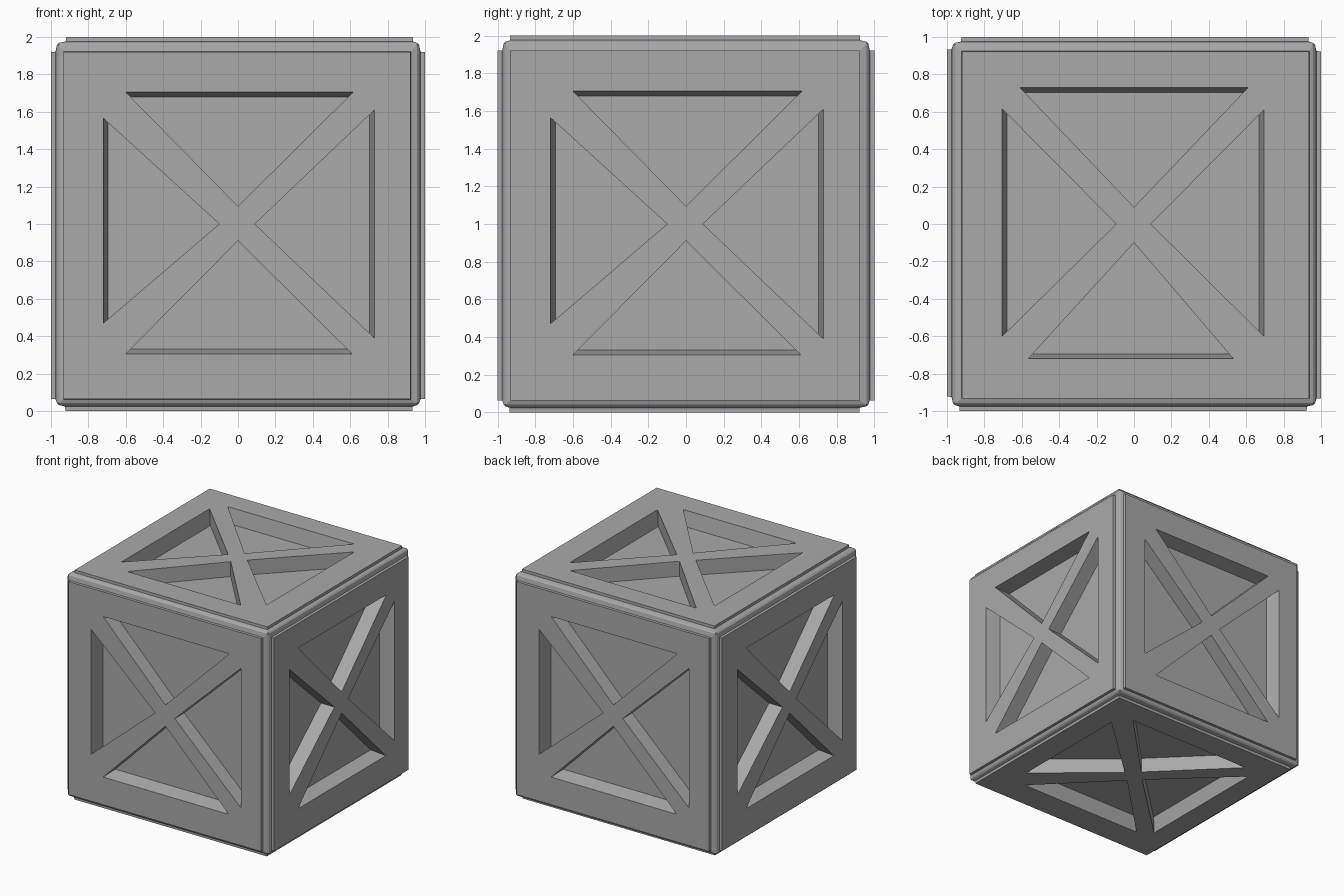
import bpy, bmesh
from mathutils import Vector

cube = bpy.data.objects.get("Cube")
if cube:
    bpy.data.objects.remove(cube, do_unlink=True)

UP = Vector((0, 0, 1))
CENTRE = UP
X, Y = Vector((1, 0, 0)), Vector((0, 1, 0))

# Each side: outward normal and its local right-hand direction
SIDES = [(-Y, X), (X, Y), (Y, -X), (-X, -Y), (UP, Y), (-UP, -X)]

# Triangular recesses, counter-clockwise from the right:
# apex distance, base distance, base start, base end
RECESSES = [(.09, .73, -.61, .61), (.095, .705, -.615, .60),
            (.10, .72, -.565, .53), (.09, .695, -.60, .61)]
FLOOR, OUTSIDE, SLOPE = .87, 1.05, .2

grey = bpy.data.materials.new("mid grey")
grey.use_nodes = True
grey.diffuse_color = (.4, .4, .4, 1)
shader = grey.node_tree.nodes["Principled BSDF"]
shader.inputs["Base Color"].default_value = (.4, .4, .4, 1)
shader.inputs["Roughness"].default_value = .8


def make_object(name, bm):
    bmesh.ops.recalc_face_normals(bm, faces=bm.faces)
    mesh = bpy.data.meshes.new(name)
    bm.to_mesh(mesh)
    bm.free()
    mesh.materials.append(grey)
    obj = bpy.data.objects.new(name, mesh)
    bpy.context.collection.objects.link(obj)
    return obj


# Crate body: bevelled cube with a raised square panel on each side
bm = bmesh.new()
bmesh.ops.create_cube(bm, size=1.936)
bmesh.ops.bevel(bm, geom=bm.edges[:], offset=.01, segments=1, affect='EDGES')
panels = [f for f in bm.faces if f.calc_area() > 3]
bmesh.ops.inset_individual(bm, faces=panels, thickness=.041, depth=.008)
bmesh.ops.inset_individual(bm, faces=panels, thickness=.001, depth=.024)
for face in panels:
    normal, right = max(SIDES, key=lambda s: s[0].dot(face.normal))
    shift = right * -.005 + normal.cross(right) * -.008
    # Shift the raised panel together with its base outline
    ring = set(face.verts)
    for vert in face.verts:
        ring |= {e.other_vert(vert) for e in vert.link_edges}
    bmesh.ops.translate(bm, verts=list(ring), vec=shift)
bmesh.ops.translate(bm, verts=bm.verts[:], vec=CENTRE)
crate = make_object("crate_body", bm)

# Recess cutters: wedges with one sloping outer wall
bm = bmesh.new()
for normal, right in SIDES:
    out = right
    for apex, base, start, end in RECESSES:
        along = normal.cross(out)
        rings = []
        for height in (FLOOR, OUTSIDE):
            reach = base + (height - 1) * SLOPE
            scale = (reach - apex) / (base - apex)
            rings.append([bm.verts.new(CENTRE + normal * height + out * d + along * t)
                          for d, t in ((apex, 0), (reach, start * scale), (reach, end * scale))])
        low, high = rings
        bm.faces.new(low)
        bm.faces.new(high)
        for i in range(3):
            j = (i + 1) % 3
            bm.faces.new((low[i], low[j], high[j], high[i]))
        out = along
cutter = make_object("recess_cutter", bm)
cutter.hide_render = True

# Cut the recesses and bake the result
cut = crate.modifiers.new("recesses", 'BOOLEAN')
cut.operation = 'DIFFERENCE'
cut.solver = 'EXACT'
cut.object = cutter
bpy.context.view_layer.update()
graph = bpy.context.evaluated_depsgraph_get()
baked = bpy.data.meshes.new_from_object(crate.evaluated_get(graph))
crate.modifiers.clear()
crate.data = baked
bpy.data.objects.remove(cutter, do_unlink=True)
